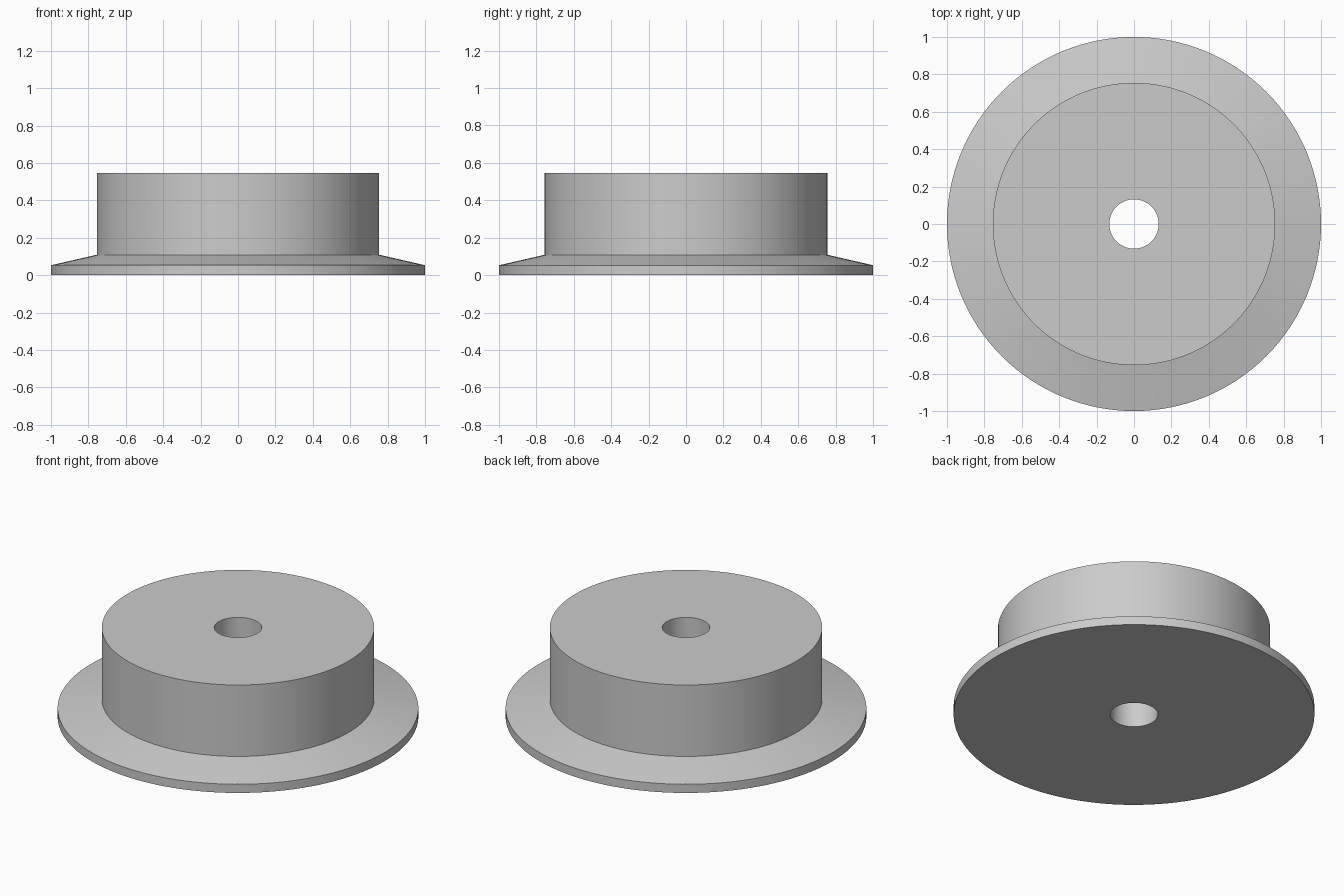
import bpy
import bmesh
import math

cube = bpy.data.objects.get("Cube")
if cube:
    bpy.data.objects.remove(cube, do_unlink=True)

# Plain grey finish
grey = bpy.data.materials.new("plain grey")
grey.use_nodes = True
colour = (0.6, 0.6, 0.6, 1.0)
grey.diffuse_color = colour
grey.node_tree.nodes["Principled BSDF"].inputs["Base Color"].default_value = colour

# Closed cross-section (radius, height): bore, flat base, rim, sloped flange, drum
BORE, DRUM, RIM = 0.132, 0.755, 1.0
profile = [(BORE, 0), (RIM, 0), (RIM, 0.053), (DRUM, 0.109),
           (DRUM, 0.546), (BORE, 0.546)]
SIDES = 128

# Revolve the cross-section around the axle
bm = bmesh.new()
rings = []
for i in range(SIDES):
    a = math.tau * i / SIDES
    rings.append([bm.verts.new((r * math.cos(a), r * math.sin(a), z))
                  for r, z in profile])
for i, ring in enumerate(rings):
    following = rings[(i + 1) % SIDES]
    for j in range(len(profile)):
        k = (j + 1) % len(profile)
        bm.faces.new((ring[j], following[j], following[k], ring[k]))
bmesh.ops.recalc_face_normals(bm, faces=bm.faces[:])

mesh = bpy.data.meshes.new("flanged_wheel")
bm.to_mesh(mesh)
bm.free()
mesh.materials.append(grey)
wheel = bpy.data.objects.new("flanged_wheel", mesh)
bpy.context.collection.objects.link(wheel)

# Smooth round walls, crisp rims
bpy.ops.object.select_all(action='DESELECT')
wheel.select_set(True)
bpy.context.view_layer.objects.active = wheel
bpy.ops.object.shade_smooth_by_angle(angle=math.radians(10))
